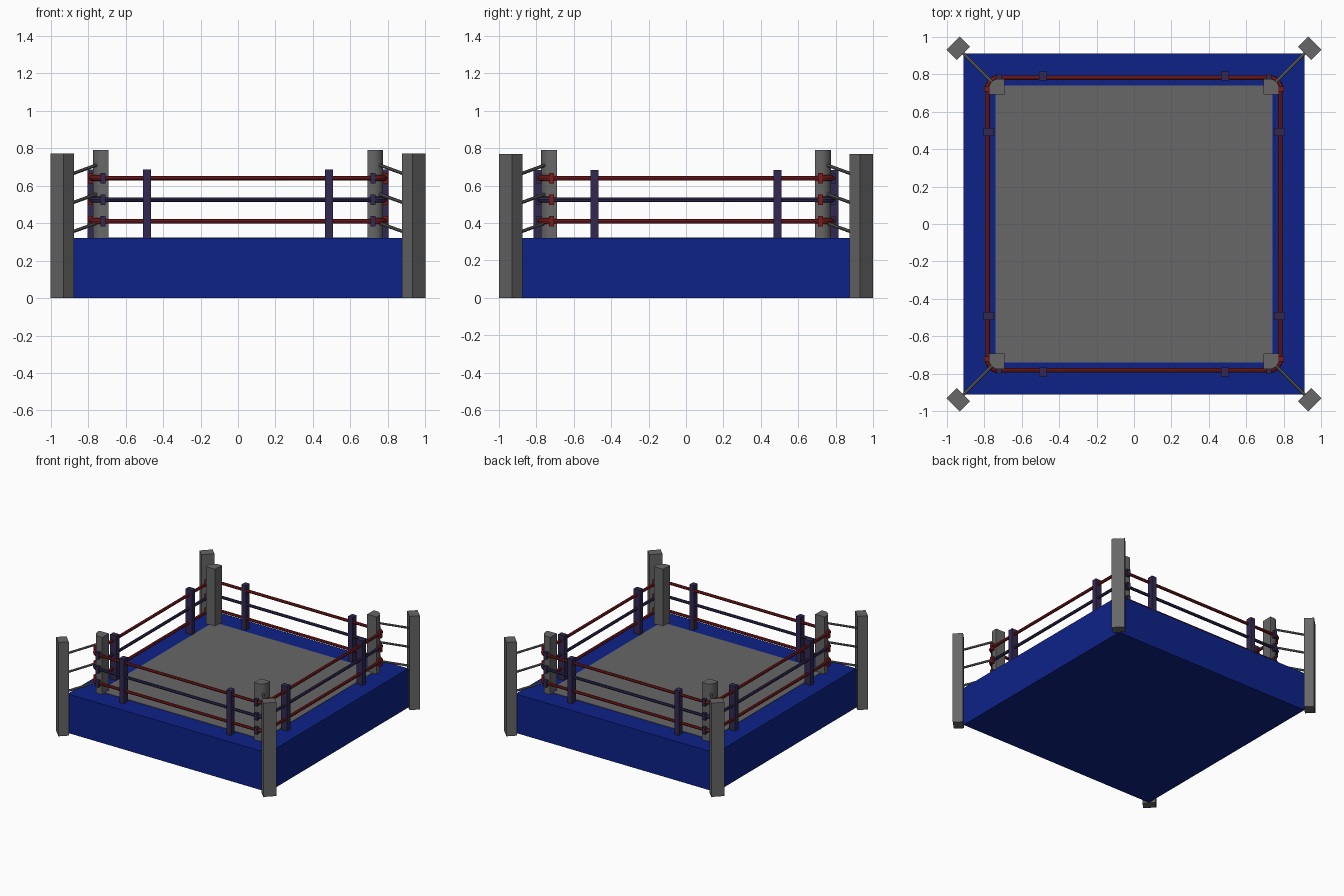
import bpy, bmesh, math
from mathutils import Vector

if "Cube" in bpy.data.objects:
    bpy.data.objects.remove(bpy.data.objects["Cube"], do_unlink=True)


def material(name, rgb):
    m = bpy.data.materials.new(name)
    m.use_nodes = True
    m.diffuse_color = (*rgb, 1)
    m.node_tree.nodes["Principled BSDF"].inputs["Base Color"].default_value = (*rgb, 1)
    return m


GREY = material("grey", (0.135, 0.135, 0.135))
BLUE = material("apron blue", (0.004, 0.016, 0.25))
RED = material("rope red", (0.2, 0.011, 0.013))
NAVY = material("dark violet", (0.033, 0.022, 0.083))


def finish(name, bm, mat, smooth=False):
    bmesh.ops.recalc_face_normals(bm, faces=bm.faces)
    mesh = bpy.data.meshes.new(name)
    bm.to_mesh(mesh)
    bm.free()
    mesh.materials.append(mat)
    obj = bpy.data.objects.new(name, mesh)
    bpy.context.collection.objects.link(obj)
    if smooth:
        bpy.ops.object.select_all(action='DESELECT')
        obj.select_set(True)
        bpy.context.view_layer.objects.active = obj
        bpy.ops.object.shade_smooth_by_angle(angle=math.radians(40))
    return obj


def prism(name, outline, z0, z1, mat, smooth=False):
    bm = bmesh.new()
    face = bm.faces.new([bm.verts.new((x, y, z0)) for x, y in outline])
    new = bmesh.ops.extrude_face_region(bm, geom=[face])["geom"]
    bmesh.ops.translate(bm, vec=(0, 0, z1 - z0),
                        verts=[v for v in new if isinstance(v, bmesh.types.BMVert)])
    if not any(len(f.verts) == len(outline) and f.calc_center_median().z < z0 + 1e-4
               for f in bm.faces):
        bm.faces.new([v for v in bm.verts if v.co.z < z0 + 1e-4])
    return finish(name, bm, mat, smooth)


def box(name, x, y, w, d, z0, z1, mat):
    outline = [(x + sx * w / 2, y + sy * d / 2)
               for sx, sy in ((-1, -1), (1, -1), (1, 1), (-1, 1))]
    return prism(name, outline, z0, z1, mat)


def tube(name, points, radius, mat, closed=False, sides=8):
    # sweep a round section along a path
    pts = [Vector(p) for p in points]
    n = len(pts)
    bm = bmesh.new()
    rings = []
    for i, p in enumerate(pts):
        a = pts[(i - 1) % n] if closed or i else p
        b = pts[(i + 1) % n] if closed or i < n - 1 else p
        t = (b - a).normalized()
        side = t.cross(Vector((0, 0, 1))).normalized()
        up = side.cross(t)
        angles = [math.tau * k / sides for k in range(sides)]
        rings.append([bm.verts.new(p + radius * (side * math.cos(q) + up * math.sin(q)))
                      for q in angles])
    for i in range(n if closed else n - 1):
        r, s = rings[i], rings[(i + 1) % n]
        for k in range(sides):
            bm.faces.new((r[k], r[(k + 1) % sides], s[(k + 1) % sides], s[k]))
    if not closed:
        bm.faces.new(rings[0])
        bm.faces.new(rings[-1])
    return finish(name, bm, mat, True)


def arc(half, radius, start, steps=6):
    # quarter turn in the corner that faces start + 45 degrees
    mid = math.radians(start + 45)
    cx = math.copysign(half - radius, math.cos(mid))
    cy = math.copysign(half - radius, math.sin(mid))
    return [(cx + radius * math.cos(math.radians(start + 90 * k / steps)),
             cy + radius * math.sin(math.radians(start + 90 * k / steps)))
            for k in range(steps + 1)]


# Platform and canvas
box("apron_platform", 0, 0, 1.82, 1.82, 0, 0.32, BLUE)
box("canvas_mat", 0, 0, 1.48, 1.48, 0.32, 0.324, GREY)

ROPES = ((0.41, RED), (0.525, NAVY), (0.64, RED))
ROPE_HALF = 0.78

# Ropes running round the ring
for i, (z, mat) in enumerate(ROPES):
    path = [(x, y, z) for a in (0, 90, 180, 270) for x, y in arc(ROPE_HALF, 0.06, a)]
    tube(f"rope_{i + 1}", path, 0.012, mat, closed=True)

# Everything that repeats in the four corners
for a, corner in ((0, "back_left"), (90, "back_right"),
                  (180, "front_right"), (270, "front_left")):
    sx = math.copysign(1, math.cos(math.radians(a + 45)))
    sy = math.copysign(1, math.sin(math.radians(a + 45)))
    # inner post with rounded outer side
    inner = arc(0.775, 0.055, a) + ([(sx * 0.69, sy * 0.775), (sx * 0.69, sy * 0.69),
                                     (sx * 0.775, sy * 0.69)] if sx * sy > 0 else
                                    [(sx * 0.775, sy * 0.69), (sx * 0.69, sy * 0.69),
                                     (sx * 0.69, sy * 0.775)])
    prism(f"inner_post_{corner}", inner, 0.32, 0.79, GREY, True)
    # outer post standing on the diagonal
    outer = [(sx * x, sy * y) for x, y in ((1, 0.93), (0.93, 1), (0.875, 0.945), (0.945, 0.875))]
    prism(f"outer_post_{corner}", outer, 0, 0.77, GREY)
    for i, (z, mat) in enumerate(ROPES):
        # brace rod between the posts
        h = 0.34 + 0.155 * i
        tube(f"brace_{corner}_{i + 1}", [(sx * 0.92, sy * 0.92, h),
                                         (sx * 0.74, sy * 0.74, h + 0.065)], 0.009, GREY)
        # thick rope sleeve and its two end clips
        sleeve = [(x, y, z) for x, y in arc(ROPE_HALF, 0.06, a)]
        tube(f"rope_sleeve_{corner}_{i + 1}", sleeve, 0.016, mat)
        box(f"end_clip_{corner}_{i + 1}", sx * 0.72, sy * 0.782, 0.026, 0.036,
            z - 0.028, z + 0.028, NAVY)
        box(f"side_clip_{corner}_{i + 1}", sx * 0.782, sy * 0.72, 0.036, 0.026,
            z - 0.028, z + 0.028, RED)
    # upright rope spacers
    box(f"end_spacer_{corner}", sx * 0.485, sy * 0.79, 0.042, 0.05, 0.32, 0.685, NAVY)
    box(f"side_spacer_{corner}", sx * 0.775, sy * 0.49, 0.056, 0.042, 0.32, 0.685, NAVY)
